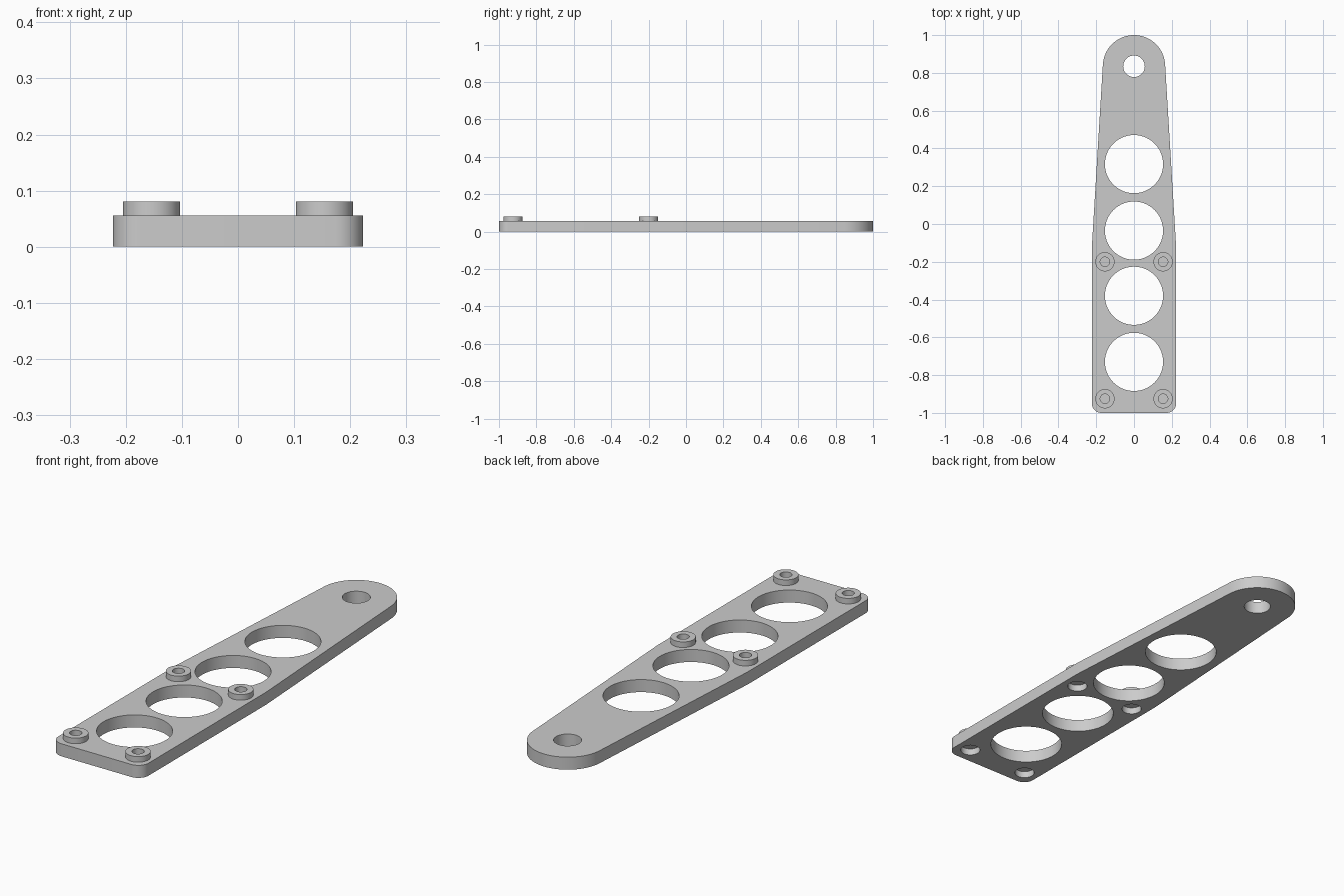
import bpy, bmesh
from math import cos, sin, pi, radians, atan2

cube = bpy.data.objects.get("Cube")
if cube:
    bpy.data.objects.remove(cube, do_unlink=True)

THICK, BOSS_TOP = 0.056, 0.081
HALF_W, CORNER, KINK_Y = 0.223, 0.05, -0.12
END_Y, END_R = 0.835, 0.165
BOSS_X, BOSS_YS = 0.154, (-0.2, -0.925)
HOLE_YS = (0.317, -0.035, -0.38, -0.73)

grey = bpy.data.materials.new("plain grey")
grey.use_nodes = True
colour = (0.6, 0.6, 0.6, 1)
grey.diffuse_color = colour
grey.node_tree.nodes["Principled BSDF"].inputs["Base Color"].default_value = colour


def arc(cx, cy, r, start, end, steps):
    angles = [start + (end - start) * i / steps for i in range(steps + 1)]
    return [(cx + r * cos(a), cy + r * sin(a)) for a in angles]


def prism(name, outline, z0, z1):
    """Extrude a closed outline between two heights."""
    bm = bmesh.new()
    face = bm.faces.new([bm.verts.new((x, y, z0)) for x, y in outline])
    top = bmesh.ops.extrude_face_region(bm, geom=[face])["geom"]
    moved = [v for v in top if isinstance(v, bmesh.types.BMVert)]
    bmesh.ops.translate(bm, verts=moved, vec=(0, 0, z1 - z0))
    bmesh.ops.recalc_face_normals(bm, faces=bm.faces)
    mesh = bpy.data.meshes.new(name)
    bm.to_mesh(mesh)
    bm.free()
    mesh.materials.append(grey)
    obj = bpy.data.objects.new(name, mesh)
    bpy.context.collection.objects.link(obj)
    return obj


def disc(name, x, y, r, z0, z1, sides=48):
    return prism(name, arc(x, y, r, 0, 2 * pi, sides)[:-1], z0, z1)


def cut(obj, cutters):
    """Subtract every cutter, then drop the cutters."""
    for c in cutters:
        c.hide_render = True
        mod = obj.modifiers.new("cut", 'BOOLEAN')
        mod.operation, mod.solver, mod.object = 'DIFFERENCE', 'EXACT', c
    bpy.context.view_layer.update()
    evaluated = obj.evaluated_get(bpy.context.evaluated_depsgraph_get())
    mesh = bpy.data.meshes.new_from_object(evaluated)
    obj.modifiers.clear()
    obj.data = mesh
    for c in cutters:
        bpy.data.objects.remove(c, do_unlink=True)


def smooth(obj):
    bpy.ops.object.select_all(action='DESELECT')
    obj.select_set(True)
    bpy.context.view_layer.objects.active = obj
    bpy.ops.object.shade_smooth_by_angle(angle=radians(30))


# Tapered arm plate: square foot, straight flanks, rounded tip
tilt = atan2(HALF_W - END_R, END_Y - KINK_Y)
cx, cy = HALF_W - CORNER, CORNER - 1
outline = arc(-cx, cy, CORNER, pi, 1.5 * pi, 10)
outline += arc(cx, cy, CORNER, 1.5 * pi, 2 * pi, 10)
outline += [(HALF_W, KINK_Y)]
outline += arc(0, END_Y, END_R, tilt, pi - tilt, 48)
outline += [(-HALF_W, KINK_Y)]
plate = prism("arm_plate", outline, 0, THICK)

# Lightening holes, pivot hole and blind sockets under the bosses
boss_spots = [(s * BOSS_X, y) for y in BOSS_YS for s in (1, -1)]
cutters = [disc("hole_cutter", 0, y, 0.154, -0.1, 0.2, 72) for y in HOLE_YS]
cutters.append(disc("pivot_cutter", 0, END_Y, 0.057, -0.1, 0.2))
cutters += [disc("socket_cutter", x, y, 0.042, -0.1, 0.03) for x, y in boss_spots]
cut(plate, cutters)
smooth(plate)

# Ring bosses on top of the plate
for (x, y), label in zip(boss_spots, ("back_left", "back_right", "front_left", "front_right")):
    boss = disc("boss_" + label, x, y, 0.051, THICK - 0.002, BOSS_TOP)
    cut(boss, [disc("bore_cutter", x, y, 0.025, -0.1, 0.2)])
    smooth(boss)
